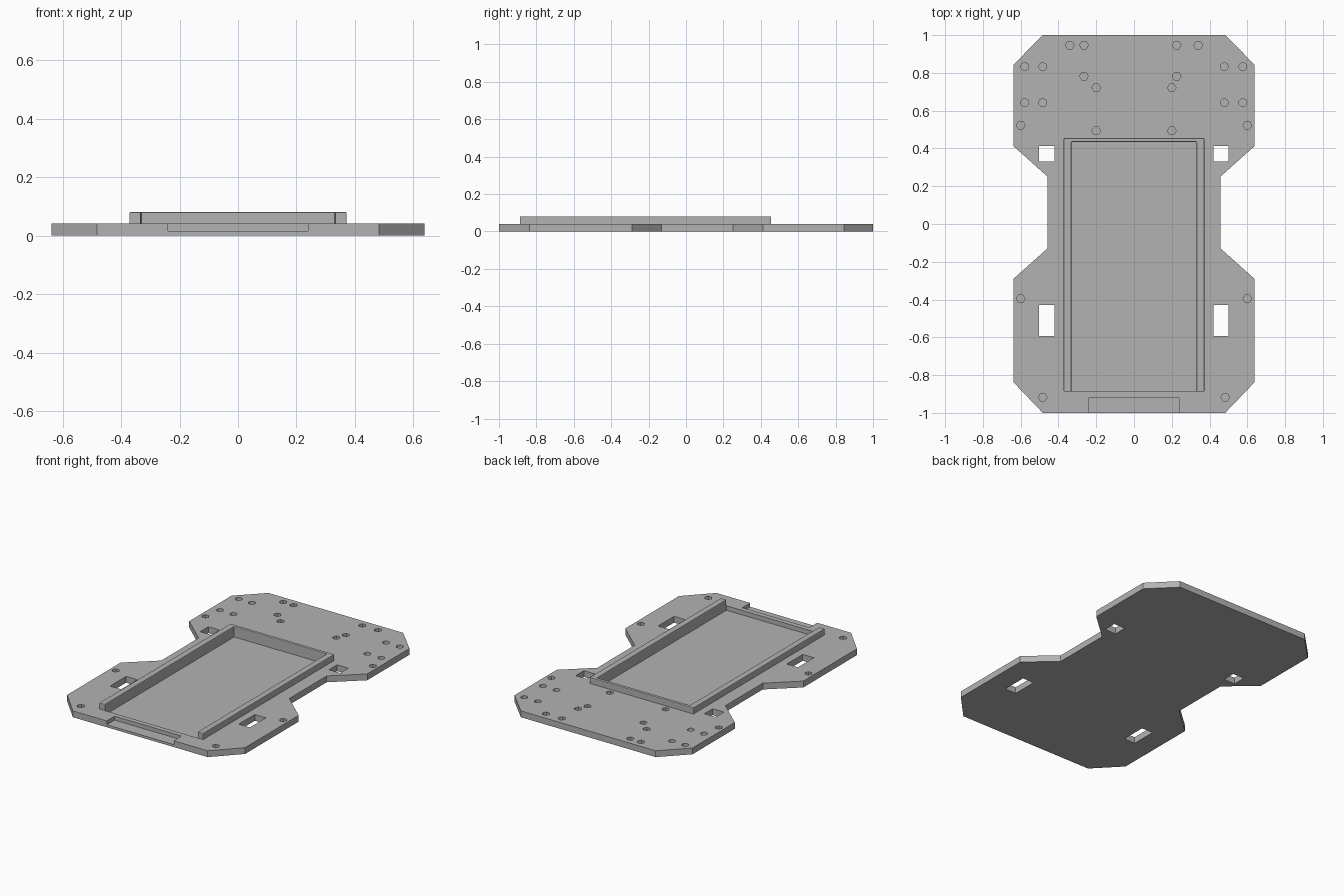
import bpy
import bmesh
import math

old = bpy.data.objects.get("Cube")
if old:
    bpy.data.objects.remove(old, do_unlink=True)

PLATE_TOP, FRAME_TOP = 0.041, 0.081
POCKET_FLOOR, HOLE_FLOOR = 0.012, 0.015

grey = bpy.data.materials.new("plain grey")
grey.use_nodes = True
colour = (0.45, 0.45, 0.45, 1)
grey.diffuse_color = colour
grey.node_tree.nodes["Principled BSDF"].inputs["Base Color"].default_value = colour


def add_prism(bm, outline, z0, z1):
    """Extrude a counter-clockwise outline from z0 to z1."""
    face = bm.faces.new([bm.verts.new((x, y, z0)) for x, y in outline])
    top = bmesh.ops.extrude_face_region(bm, geom=[face])["geom"]
    verts = [v for v in top if isinstance(v, bmesh.types.BMVert)]
    bmesh.ops.translate(bm, vec=(0, 0, z1 - z0), verts=verts)


def make_object(name, bm):
    bmesh.ops.recalc_face_normals(bm, faces=bm.faces)
    mesh = bpy.data.meshes.new(name)
    bm.to_mesh(mesh)
    bm.free()
    mesh.materials.append(grey)
    obj = bpy.data.objects.new(name, mesh)
    bpy.context.collection.objects.link(obj)
    return obj


def mirrored(half):
    return half + [(-x, y) for x, y in reversed(half)]


def rect(x0, x1, y0, y1):
    return [(x0, y0), (x1, y0), (x1, y1), (x0, y1)]


def ring(x, y, radius, sides):
    return [(x + radius * math.cos(math.tau * i / sides),
             y + radius * math.sin(math.tau * i / sides)) for i in range(sides)]


# Base plate with chamfered corners and a narrow waist
bm = bmesh.new()
add_prism(bm, mirrored([(0.483, -1), (0.638, -0.838), (0.638, -0.29), (0.459, -0.13),
                        (0.459, 0.252), (0.638, 0.412), (0.638, 0.844), (0.483, 1)]),
          0, PLATE_TOP)
plate = make_object("base_plate", bm)

# Cutters: pocket, front notch, strap slots and blind screw holes
bm = bmesh.new()
add_prism(bm, rect(-0.332, 0.332, -0.888, 0.435), POCKET_FLOOR, 0.1)
add_prism(bm, rect(-0.24, 0.24, -1.1, -0.92), 0.016, 0.1)
for x0, x1 in ((-0.502, -0.422), (0.42, 0.5)):
    for y0, y1 in ((0.33, 0.414), (-0.592, -0.428)):
        add_prism(bm, rect(x0, x1, y0, y1), -0.1, 0.1)

hex_holes = [(s * x, y) for s in (-1, 1) for x, y in
             ((0.2, 0.721), (0.2, 0.493), (0.6, 0.522), (0.6, -0.395), (0.483, -0.917))]
hex_holes += [(-0.34, 0.947), (0.34, 0.947)]
hex_holes += [(x, y) for x in (-0.265, 0.226) for y in (0.947, 0.782)]
for x, y in hex_holes:
    add_prism(bm, ring(x, y, 0.023, 6), HOLE_FLOOR, 0.1)
for x in (-0.578, -0.483, 0.478, 0.576):
    for y in (0.833, 0.642):
        add_prism(bm, ring(x, y, 0.021, 16), HOLE_FLOOR, 0.1)
cutter = make_object("plate_cutter", bm)
cutter.hide_render = True
cutter.hide_viewport = True

cut = plate.modifiers.new("cutouts", "BOOLEAN")
cut.operation = "DIFFERENCE"
cut.solver = "EXACT"
cut.object = cutter

# Raised three-sided frame around the pocket, with softened edges
bm = bmesh.new()
add_prism(bm, mirrored([(0.332, 0.435), (0.332, -0.888), (0.372, -0.888), (0.372, 0.455)]),
          PLATE_TOP, FRAME_TOP)
edges = [e for e in bm.edges if max(v.co.z for v in e.verts) > PLATE_TOP + 0.01]
bmesh.ops.bevel(bm, geom=edges, offset=0.004, segments=2, profile=0.5, affect="EDGES")
make_object("pocket_frame", bm)
